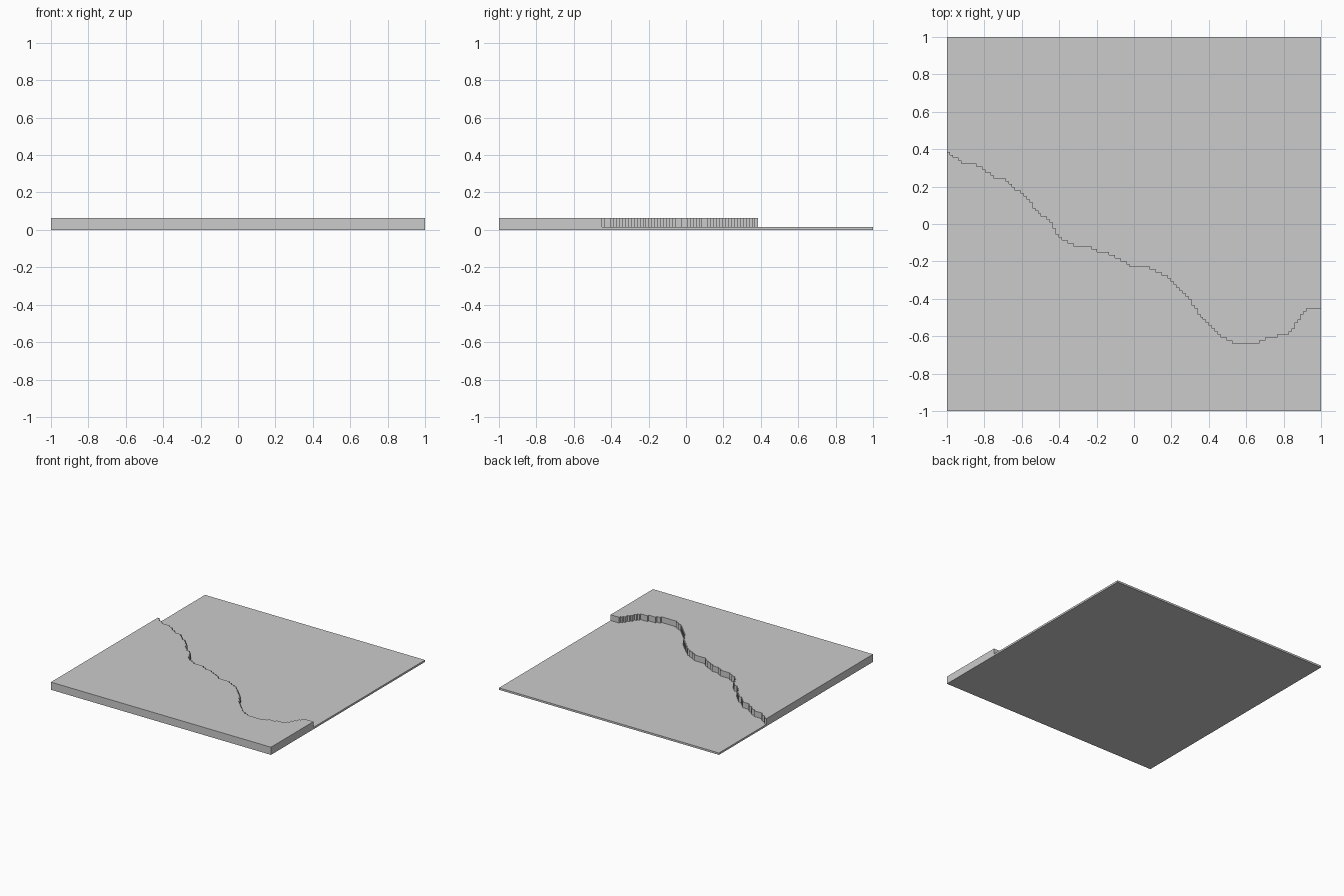
import bpy
import bmesh

if "Cube" in bpy.data.objects:
    bpy.data.objects.remove(bpy.data.objects["Cube"])

CELLS = 127                 # stepped grid resolution across the slab
STEP = 2 / CELLS
LOW, HIGH = 0.0157, 0.063   # heights of the two levels

# Control points of the winding cliff line, left to right
CLIFF = [(-1, .385), (-.97, .37), (-.94, .345), (-.9, .32), (-.85, .32),
         (-.8, .29), (-.73, .24), (-.68, .235), (-.65, .2), (-.6, .17),
         (-.55, .11), (-.5, .05), (-.46, .03), (-.44, 0), (-.41, -.05),
         (-.37, -.09), (-.32, -.11), (-.26, -.115), (-.2, -.14), (-.12, -.16),
         (-.07, -.19), (0, -.23), (.08, -.235), (.14, -.26), (.2, -.3),
         (.25, -.36), (.3, -.41), (.35, -.48), (.42, -.55), (.47, -.6),
         (.54, -.635), (.66, -.635), (.72, -.605), (.83, -.585), (.87, -.53),
         (.9, -.48), (.94, -.443), (1, -.443)]


def cliff_y(x):
    for (x0, y0), (x1, y1) in zip(CLIFF, CLIFF[1:]):
        if x <= x1:
            return y0 + (y1 - y0) * (x - x0) / (x1 - x0)


def stepped_line():
    """Snap the cliff line to grid cells, keeping only corner points."""
    rows = [-1 + round((cliff_y(-1 + (i + .5) * STEP) + 1) / STEP) * STEP
            for i in range(CELLS)]
    line = [(-1, rows[0])]
    for i in range(1, CELLS):
        if abs(rows[i] - rows[i - 1]) > 1e-6:
            x = -1 + i * STEP
            line += [(x, rows[i - 1]), (x, rows[i])]
    return line + [(1, rows[-1])]


def slab(name, line, back_y, height, cliff_base):
    """Prism between the cliff line and one outer edge of the square."""
    outline = line + [(1, back_y), (-1, back_y)]
    bm = bmesh.new()
    bottom = [bm.verts.new((x, y, 0)) for x, y in outline]
    top = [bm.verts.new((x, y, height)) for x, y in outline]
    bm.faces.new(bottom)
    bm.faces.new(top)
    n = len(line)
    # three outer walls
    for i in range(n - 1, n + 2):
        j = (i + 1) % len(outline)
        bm.faces.new((bottom[i], bottom[j], top[j], top[i]))
    # exposed cliff wall, only above the neighbouring level
    if cliff_base is not None:
        foot = [bm.verts.new((x, y, cliff_base)) for x, y in line]
        for i in range(n - 1):
            bm.faces.new((foot[i], foot[i + 1], top[i + 1], top[i]))
    bmesh.ops.recalc_face_normals(bm, faces=bm.faces)
    mesh = bpy.data.meshes.new(name)
    bm.to_mesh(mesh)
    bm.free()
    bpy.context.collection.objects.link(bpy.data.objects.new(name, mesh))


edge = stepped_line()
slab("raised_ground", edge, -1, HIGH, LOW)   # thick front part with cliff
slab("low_ground", edge, 1, LOW, None)       # thin rear part
